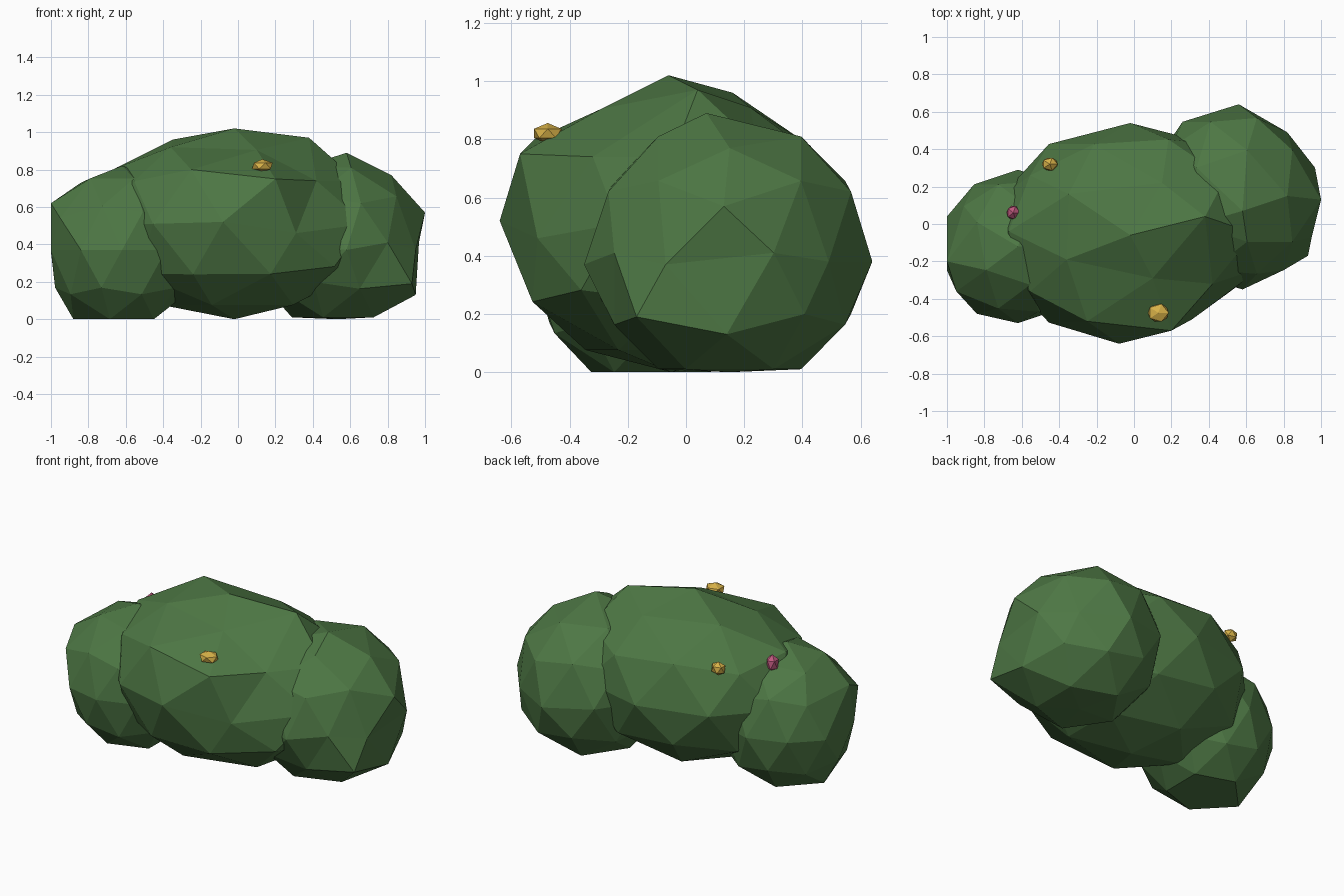
import bpy
import bmesh
from mathutils import Vector

if "Cube" in bpy.data.objects:
    bpy.data.objects.remove(bpy.data.objects["Cube"])


def material(name, rgb):
    m = bpy.data.materials.new(name)
    m.diffuse_color = (*rgb, 1.0)
    m.use_nodes = True
    m.node_tree.nodes["Principled BSDF"].inputs["Base Color"].default_value = m.diffuse_color
    return m


leaf_green = material("leaf green", (0.075, 0.185, 0.058))
blossom_yellow = material("blossom yellow", (0.68, 0.44, 0.065))
blossom_pink = material("blossom pink", (0.52, 0.10, 0.21))


def blob(name, mat, centre, radii, subdivisions=2, nudges=()):
    """Faceted ellipsoid resting on the ground; each nudge pulls the nearest corner to it."""
    bm = bmesh.new()
    bmesh.ops.create_icosphere(bm, subdivisions=subdivisions, radius=1.0)
    for v in bm.verts:
        v.co = Vector([c + r * q for c, r, q in zip(centre, radii, v.co)])
    free = list(bm.verts)
    for target in map(Vector, nudges):
        v = min(free, key=lambda u: (u.co - target).length)
        v.co = target
        free.remove(v)
    for v in bm.verts:
        v.co.z = max(v.co.z, 0.0)
    bmesh.ops.recalc_face_normals(bm, faces=bm.faces)
    mesh = bpy.data.meshes.new(name)
    bm.to_mesh(mesh)
    bm.free()
    mesh.materials.append(mat)
    obj = bpy.data.objects.new(name, mesh)
    bpy.context.collection.objects.link(obj)
    return obj


# Three overlapping leafy clumps
blob("middle_clump", leaf_green, (-0.02, -0.05, 0.51), (0.74, 0.59, 0.51), nudges=[
    (-0.02, -0.06, 1.02), (-0.35, 0.16, 0.96), (0.38, 0.04, 0.97),
    (-0.36, -0.19, 0.92), (0.10, -0.29, 0.905), (0.15, 0.22, 0.91),
    (0.20, -0.57, 0.75), (0.42, -0.32, 0.74), (-0.25, -0.52, 0.80),
    (-0.08, -0.64, 0.52), (0.31, -0.51, 0.46), (-0.67, -0.04, 0.80),
    (-0.24, -0.52, 0.24)])
blob("left_clump", leaf_green, (-0.62, -0.12, 0.37), (0.40, 0.41, 0.45), nudges=[
    (-1.0, -0.20, 0.62), (-1.0, 0.04, 0.36), (-0.84, 0.01, 0.73),
    (-0.88, -0.12, 0.0), (-0.84, -0.48, 0.37), (-0.95, -0.36, 0.54)])
blob("right_clump", leaf_green, (0.53, 0.15, 0.41), (0.46, 0.49, 0.47), nudges=[
    (0.58, 0.07, 0.89), (1.0, 0.13, 0.57), (0.56, 0.64, 0.38),
    (0.82, 0.15, 0.77), (0.82, 0.49, 0.38), (0.58, -0.35, 0.37),
    (0.95, -0.07, 0.37), (0.95, 0.14, 0.13), (0.93, -0.17, 0.19)])

# Small blossoms on the middle clump
blob("front_blossom", blossom_yellow, (0.13, -0.475, 0.82), (0.062, 0.055, 0.036), 1)
blob("back_blossom", blossom_yellow, (-0.45, 0.32, 0.775), (0.047, 0.04, 0.042), 1)
blob("side_blossom", blossom_pink, (-0.645, 0.06, 0.76), (0.04, 0.042, 0.055), 1)
